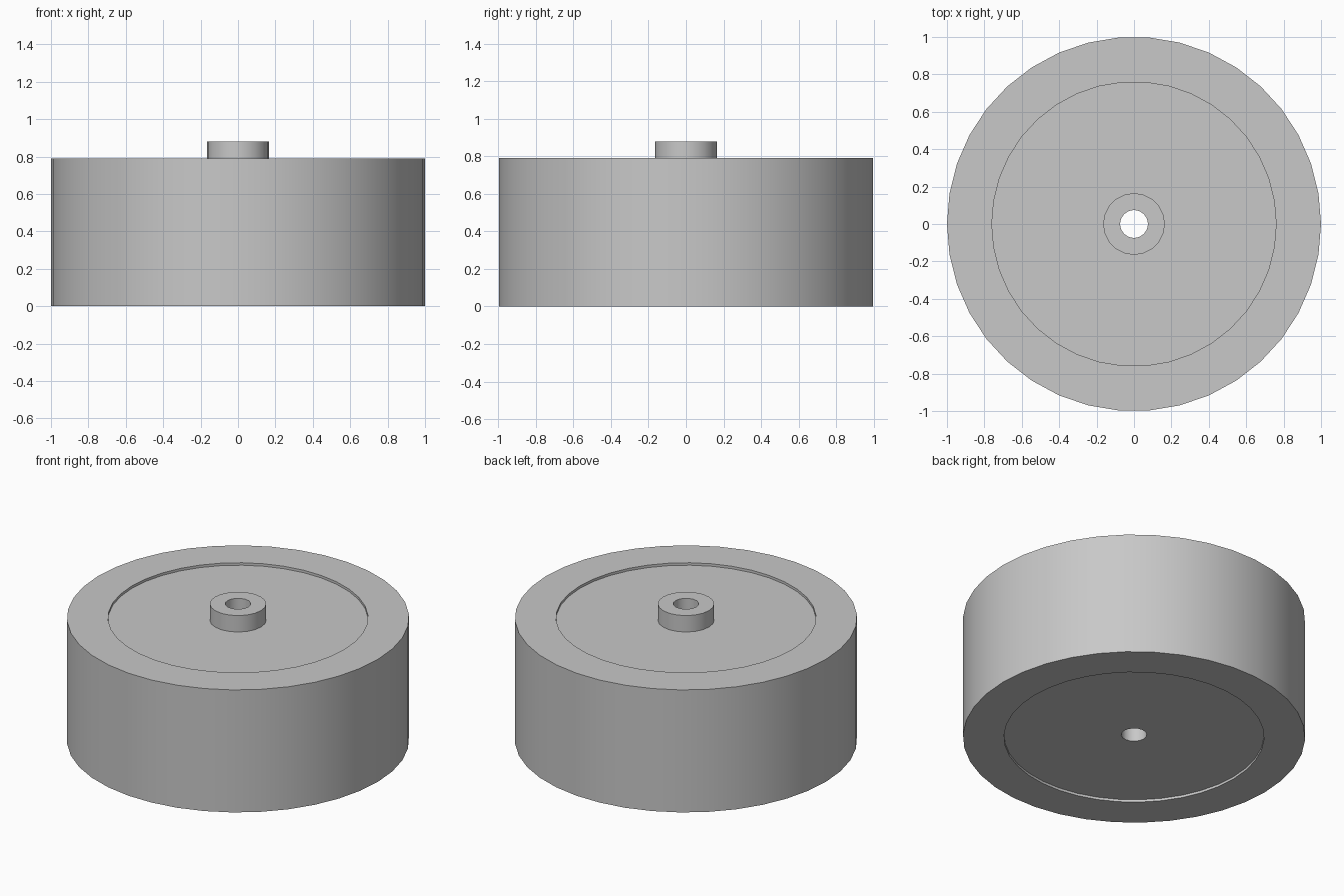
import bpy
import math

if "Cube" in bpy.data.objects:
    bpy.data.objects.remove(bpy.data.objects["Cube"], do_unlink=True)

HEIGHT = 0.79        # thickness of the wheel
RECESS = 0.016       # depth of the shallow dish on each side
HUB_TOP = 0.88

# Material
grey = bpy.data.materials.new("light grey")
grey.use_nodes = True
colour = (0.58, 0.58, 0.58, 1)
grey.diffuse_color = colour
grey.node_tree.nodes["Principled BSDF"].inputs["Base Color"].default_value = colour


def cylinder(name, radius, bottom, top, sides):
    """Upright cylinder with its first corner on the x axis."""
    bpy.ops.mesh.primitive_cylinder_add(
        vertices=sides, radius=radius, depth=top - bottom,
        location=(0, 0, (bottom + top) / 2), rotation=(0, 0, math.pi / 2))
    obj = bpy.context.object
    obj.name = obj.data.name = name
    obj.data.materials.append(grey)
    return obj


def cut(target, radius, bottom, top, sides):
    """Subtract a cylinder from the target, then discard the cutter."""
    cutter = cylinder("cutter", radius, bottom, top, sides)
    cutter.hide_render = True
    mod = target.modifiers.new("cut", "BOOLEAN")
    mod.operation = "DIFFERENCE"
    mod.solver = "EXACT"
    mod.object = cutter
    bpy.context.view_layer.objects.active = target
    bpy.ops.object.modifier_apply(modifier=mod.name)
    bpy.data.objects.remove(cutter, do_unlink=True)


# Wheel body with a shallow dish on both faces
wheel = cylinder("wheel_body", 1.0, 0, HEIGHT, 38)
cut(wheel, 0.76, HEIGHT - RECESS, HEIGHT + 0.1, 38)
cut(wheel, 0.76, -0.1, RECESS, 38)

# Raised hub standing on the upper dish
hub = cylinder("hub", 0.165, HEIGHT - RECESS, HUB_TOP, 20)

# Axle bore through both parts, and smooth sides with sharp rims
for part in (wheel, hub):
    cut(part, 0.075, -0.2, HUB_TOP + 0.2, 16)
    bpy.ops.object.select_all(action="DESELECT")
    part.select_set(True)
    bpy.context.view_layer.objects.active = part
    bpy.ops.object.shade_smooth_by_angle(angle=math.radians(35))
